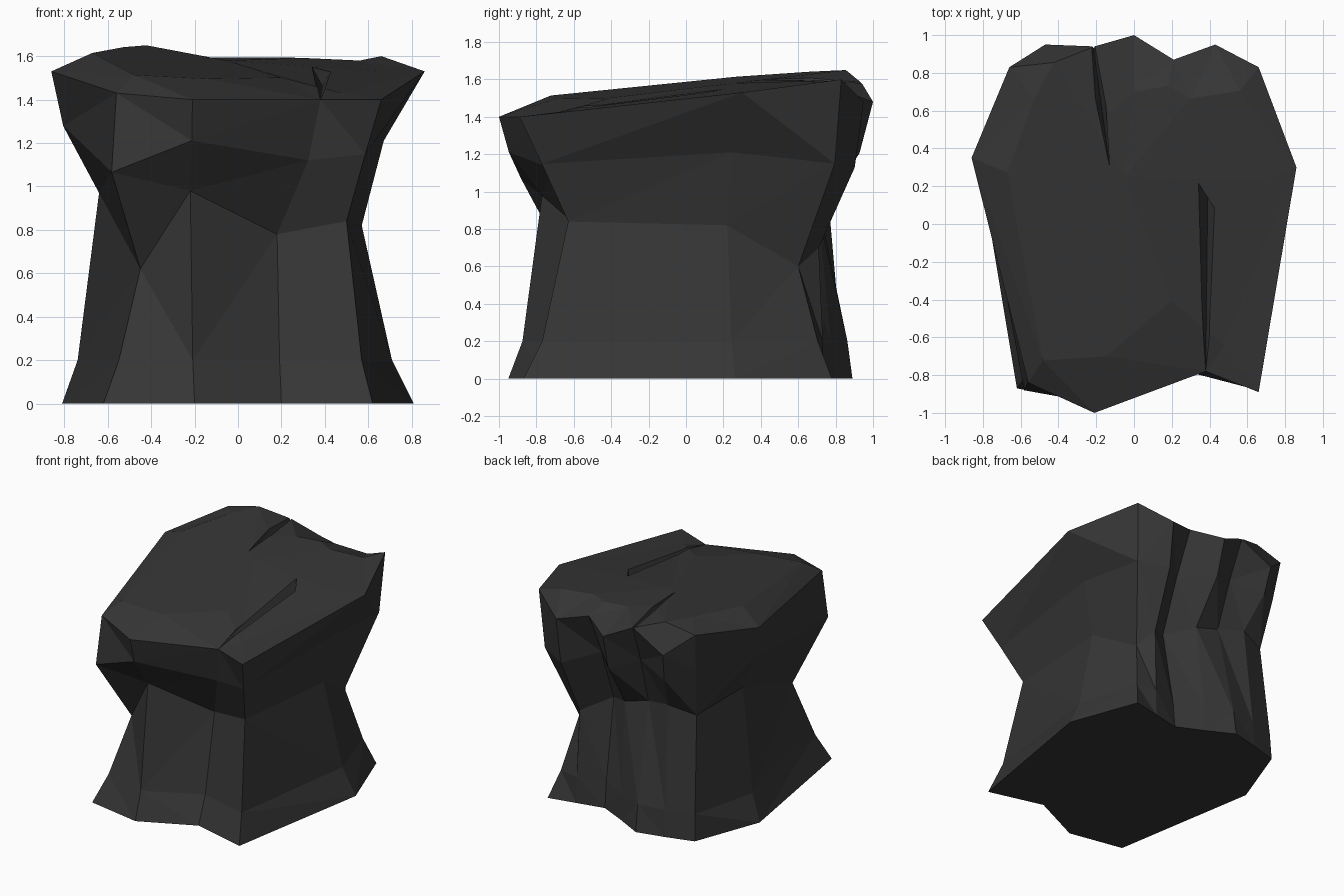
import bpy, bmesh
from mathutils import Vector

if "Cube" in bpy.data.objects:
    bpy.data.objects.remove(bpy.data.objects["Cube"])

# Ridges and grooves, counter-clockwise from the front left:
# foot (x, y), waist (x, y, z), rim (x, y, z), bulge of the shoulder, inset of the top
FRONT = [
    ((-.62, -.87), (-.45, -.64, .62), (-.56, -.84, 1.43), 1.2, .86),
    ((-.20, -.95), (-.22, -.77, .98), (-.21, -1.0, 1.40), .77, .70),
    ((.20, -.76), (.18, -.54, .78), (.38, -.78, 1.40), .72, .52),
    ((.62, -.87), (.50, -.63, .84), (.66, -.89, 1.40), .54, .72),
    ((.81, .26), (.57, .22, .82), (.86, .30, 1.53), .35, .77),
    ((.62, .78), (.48, .60, .60), (.66, .83, 1.60), .85, .85),
]
BACK = [
    ((.41, .735), (.40, .71, .70), (.43, .95, 1.48), .80, .70),
    ((.20, .69), (.21, .57, .80), (.21, .87, 1.53), .50, .84),
    ((.00, .785), (.02, .71, .87), (.00, 1.0, 1.48), .75, .70),
    ((-.20, .89), (-.18, .71, .93), (-.21, .94, 1.58), .50, .62),
    ((-.41, .84), (-.38, .76, .97), (-.47, .95, 1.44), .75, .90),
    ((-.62, .78), (-.58, .70, .92), (-.66, .83, 1.60), .60, .80),
    ((-.81, .27), (-.64, .23, .97), (-.86, .35, 1.53), .75, .78),
]
DARK = bpy.data.materials.new("dark_wood")
DARK.diffuse_color = (.036, .036, .036, 1)
DARK.use_nodes = True
DARK.node_tree.nodes["Principled BSDF"].inputs["Base Color"].default_value = DARK.diffuse_color


def top_z(x, y):
    """Slanting cut, highest at the back left and sagging at the front right."""
    sag = .12 * max(0, x - .2) * (y < 0)
    return min(1.55 + .09 * y - .06 * x - sag, 1.65 if x < -.25 else 1.595)


def column(foot, waist, rim, bulge, inset):
    """Six points running up one ridge, from the ground to the top's inner edge."""
    f, w, r = Vector((*foot, 0)), Vector(waist), Vector(rim)
    flare = f.lerp(w, .15 if f.y > .6 and f.x < .6 else .42)
    flare.z = .2
    shoulder = w.lerp(r, bulge)
    shoulder.z = w.z + (r.z - w.z) * .55
    inner = r * inset
    inner.z = top_z(inner.x, inner.y)
    return [f, flare, w, shoulder, r, inner]


def finish(bm, name):
    bmesh.ops.triangulate(bm, faces=bm.faces[:])
    bmesh.ops.recalc_face_normals(bm, faces=bm.faces[:])
    mesh = bpy.data.meshes.new(name)
    bm.to_mesh(mesh)
    bm.free()
    mesh.materials.append(DARK)
    ob = bpy.data.objects.new(name, mesh)
    bpy.context.collection.objects.link(ob)
    return ob


# Stump body: skin the columns, close the base and fan the cut top
bm = bmesh.new()
cols = [[bm.verts.new(p) for p in column(*c)] for c in FRONT + BACK]
hub = bm.verts.new((-.05, .25, 1.58))
for a, b in zip(cols, cols[1:] + cols[:1]):
    for i in range(5):
        bm.faces.new((a[i], b[i], b[i + 1], a[i + 1]))
    bm.faces.new((a[5], b[5], hub))
bm.faces.new([c[0] for c in reversed(cols)])
stump = finish(bm, "tree_stump")


# Cracks in the cut top: shallow wedges taken out with booleans
def crack(name, wide_a, wide_b, tip, top, bottom):
    cb = bmesh.new()
    for x, y in (wide_a, wide_b, tip):
        cb.verts.new((x, y, top))
    mx, my = (wide_a[0] + wide_b[0]) / 2, (wide_a[1] + wide_b[1]) / 2
    cb.verts.new((mx, my, bottom))
    cb.verts.new((tip[0], tip[1], bottom - .06))
    bmesh.ops.convex_hull(cb, input=cb.verts[:])
    ob = finish(cb, name)
    ob.hide_render = True
    ob.hide_viewport = True
    mod = stump.modifiers.new(name, "BOOLEAN")
    mod.operation = "DIFFERENCE"
    mod.solver = "EXACT"
    mod.object = ob


crack("front_crack_cutter", (.32, .25), (.46, .03), (.38, -.79), 1.59, 1.46)
crack("back_crack_cutter", (-.27, .98), (-.17, .98), (-.13, .31), 1.70, 1.56)
